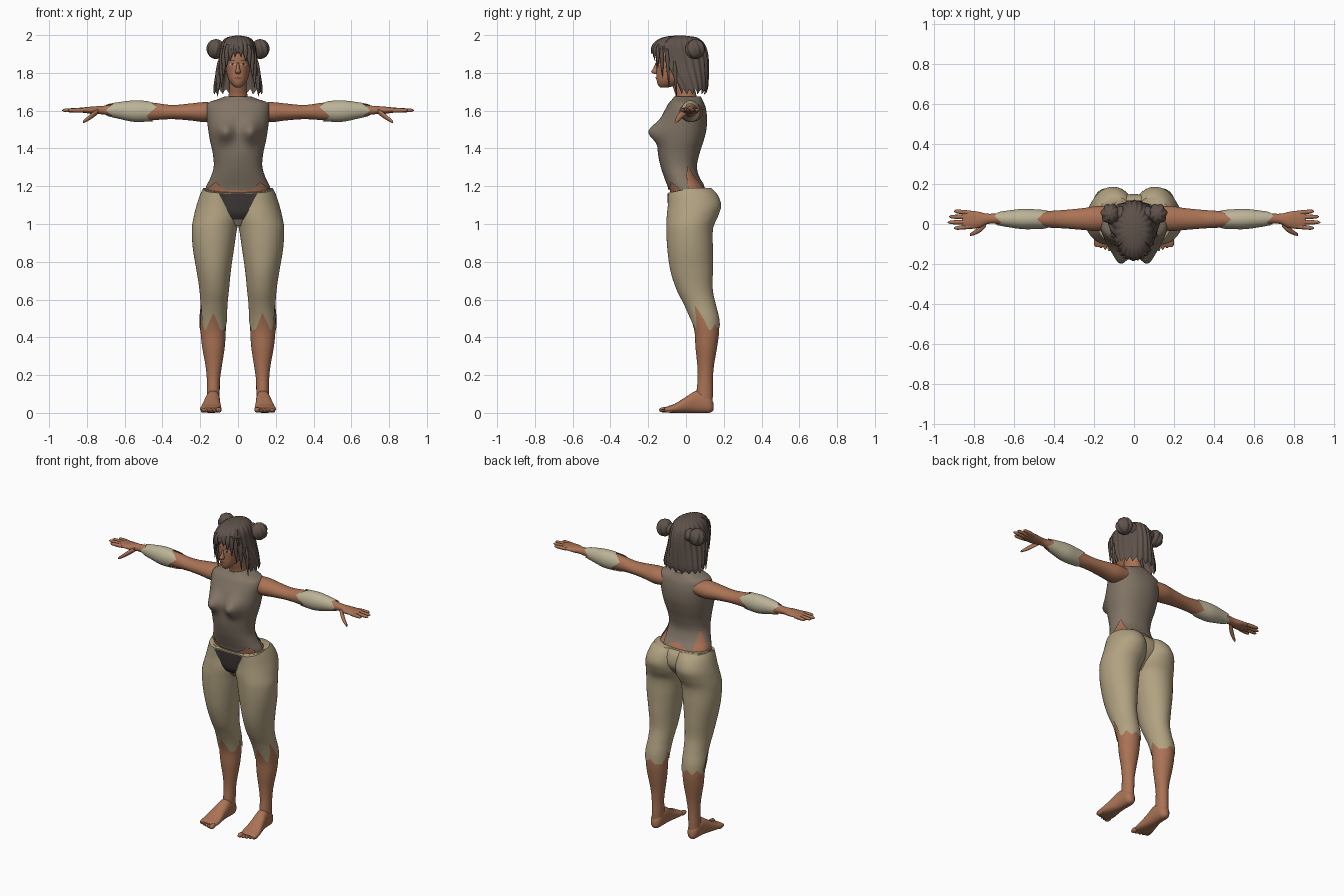
import bpy, bmesh, math
from mathutils import Vector

cube = bpy.data.objects.get("Cube")
if cube:
    bpy.data.objects.remove(cube, do_unlink=True)


def material(name, *rgb):
    m = bpy.data.materials.new(name)
    m.use_nodes = True
    m.diffuse_color = (*rgb, 1)
    for node in m.node_tree.nodes:
        if node.type == 'BSDF_PRINCIPLED':
            node.inputs["Base Color"].default_value = (*rgb, 1)
    return m


SKIN = material("warm skin", .40, .17, .09)
TAN = material("tan cloth", .44, .36, .22)
PALE = material("pale cloth", .50, .45, .31)
SHIRT = material("grey brown cloth", .22, .175, .13)
HAIR = material("dark brown hair", .115, .085, .07)
DARK = material("charcoal cloth", .045, .037, .036)
LIPS = material("lip", .25, .085, .06)
WHITE = material("eye white", .55, .50, .45)


def finish(name, mat, bm, mirror):
    bmesh.ops.recalc_face_normals(bm, faces=bm.faces)
    me = bpy.data.meshes.new(name)
    bm.to_mesh(me)
    bm.free()
    me.materials.append(mat)
    for p in me.polygons:
        p.use_smooth = True
    me.set_sharp_from_angle(angle=math.radians(50))
    ob = bpy.data.objects.new(name, me)
    bpy.context.collection.objects.link(ob)
    if mirror:
        mod = ob.modifiers.new("mirror", 'MIRROR')
        mod.use_mirror_merge = False
    return ob


def sample(keys, s):
    """Smooth interpolation of section bounds along the axis."""
    s = max(keys[0][0], min(keys[-1][0], s))
    i = 0
    while i < len(keys) - 2 and s > keys[i + 1][0]:
        i += 1

    def slope(k, c):
        p, q = keys[max(k - 1, 0)], keys[min(k + 1, len(keys) - 1)]
        return (q[c] - p[c]) / (q[0] - p[0])
    h = keys[i + 1][0] - keys[i][0]
    t = (s - keys[i][0]) / h
    out = []
    for c in range(1, 5):
        a, b = keys[i][c], keys[i + 1][c]
        out.append(a * (1 + 2 * t) * (1 - t) ** 2 + b * t * t * (3 - 2 * t)
                   + h * t * (1 - t) * (slope(i, c) * (1 - t) - slope(i + 1, c) * t))
    return out


def loft(name, mat, keys, axis='z', lo=None, hi=None, n=32, rows=24, grow=0, power=2,
         shape=None, ripple=None, mirror=False, caps=(True, True)):
    """Skin oval sections; each key is (position, min a, max a, min b, max b)."""
    bm = bmesh.new()
    rings = []
    for j in range(rows + 1):
        ring = []
        for i in range(n):
            ang = math.tau * i / n
            s0 = lo(ang) if lo else keys[0][0]
            s1 = hi(ang) if hi else keys[-1][0]
            s = s0 + (s1 - s0) * j / rows
            a0, a1, b0, b1 = sample(keys, s)
            k = 1
            if ripple:
                k += ripple[1] * math.cos(ripple[0] * ang + ripple[2] * s)
            c, d = (math.copysign(abs(v) ** (2 / power), v) for v in (math.cos(ang), math.sin(ang)))
            a = (a0 + a1) / 2 + ((a1 - a0) / 2 + grow) * c * k
            b = (b0 + b1) / 2 + ((b1 - b0) / 2 + grow) * d * k
            co = {'z': (a, b, s), 'x': (s, a, b), 'y': (a, s, b)}[axis]
            ring.append(bm.verts.new(shape(*co) if shape else co))
        rings.append(ring)
    for r, q in zip(rings, rings[1:]):
        for i in range(n):
            bm.faces.new((r[i], r[(i + 1) % n], q[(i + 1) % n], q[i]))
    for ring, wanted in zip((rings[0], rings[-1]), caps):
        if wanted:
            bm.faces.new(ring)
    return finish(name, mat, bm, mirror)


def decal(name, mat, z0, z1, span, targets, mirror=False, steps=14):
    """Thin patch laid on the front of the target parts."""
    dg = bpy.context.evaluated_depsgraph_get()
    bm = bmesh.new()
    grid = []
    for j in range(steps + 1):
        t = j / steps
        x0, x1 = span(t)
        row = []
        for i in range(steps + 1):
            o = Vector((x0 + (x1 - x0) * i / steps, -1, z0 + (z1 - z0) * t))
            ys = []
            for ob in targets:
                hit, loc, _, _ = ob.ray_cast(o, Vector((0, 1, 0)), depsgraph=dg)
                if hit:
                    ys.append(loc.y)
            o.y = min(ys, default=-.09) - .004
            row.append(bm.verts.new(o))
        grid.append(row)
    for r, q in zip(grid, grid[1:]):
        for i in range(steps):
            bm.faces.new((r[i], r[i + 1], q[i + 1], q[i]))
    return finish(name, mat, bm, mirror)


def zig(ang, teeth, phase=0):
    return abs((ang / math.tau * teeth + phase) % 1 * 2 - 1)


def hem(base, *peaks):
    """Edge height with triangular notches (degrees, height, half width)."""
    def edge(ang):
        deg = math.degrees(ang)
        return base + max([0] + [h * (1 - abs((deg - p + 180) % 360 - 180) / w) for p, h, w in peaks])
    return edge


def oval(c, r, steps=8):
    """Section keys for an ellipsoid stacked along z."""
    out = []
    for k in range(steps + 1):
        u = -math.cos(math.pi * k / steps)
        f = math.sqrt(max(1 - u * u, .002))
        out.append((c[2] + u * r[2], c[0] - f * r[0], c[0] + f * r[0], c[1] - f * r[1], c[1] + f * r[1]))
    return out


# Legs and trousers share one profile
leg = [(.03, .10, .165, .06, .14), (.10, .097, .165, .055, .142), (.18, .095, .165, .062, .142),
       (.25, .085, .172, .06, .148), (.35, .07, .19, .05, .165), (.43, .065, .198, .045, .175),
       (.5, .062, .2, .025, .172), (.57, .06, .195, -.005, .155), (.65, .052, .2, -.045, .138),
       (.75, .042, .215, -.078, .138), (.87, .025, .235, -.095, .138), (.98, .008, .24, -.1, .14),
       (1.04, -.01, .23, -.098, .165), (1.1, -.005, .215, -.092, .182), (1.16, 0, .195, -.09, .16),
       (1.19, 0, .18, -.09, .13)]
knee_hem = hem(.44, (270, .09, 32), (340, .13, 28), (180, .06, 30), (90, .03, 25), (40, .03, 20))


def waist_line(ang):
    return 1.19 - .025 * max(0, -math.sin(ang))


loft("lower_legs", SKIN, leg, hi=lambda a: .62, mirror=True)
trousers = loft("trouser_legs", TAN, leg, lo=knee_hem, hi=waist_line, n=72, rows=48, grow=.004,
                shape=lambda x, y, z: (max(x, .001), y, z), mirror=True, caps=(False, True))
pelvis = [(.99, -.03, .03, -.04, .06), (1.05, -.13, .13, -.085, .12), (1.1, -.18, .18, -.092, .148),
          (1.16, -.186, .186, -.093, .14), (1.19, -.178, .178, -.093, .118)]
hips = loft("trouser_hips", TAN, pelvis, hi=waist_line, n=64, power=2.2)
decal("front_panel", DARK, 1.025, 1.162, lambda t: (-.03 - .072 * t, .03 + .072 * t), (trousers, hips))

# Feet and toes
foot = [(-.115, .097, .193, .008, .026), (-.1, .09, .2, .002, .034), (-.06, .088, .198, 0, .048),
        (0, .093, .184, 0, .085), (.05, .095, .172, 0, .115), (.09, .096, .168, 0, .11),
        (.13, .102, .162, .002, .085), (.146, .12, .145, .015, .05)]
loft("feet", SKIN, foot, 'y', power=2.4, mirror=True)
for k in range(5):
    r = .015 if k == 0 else .011
    loft("toe", SKIN, oval((.102 + .021 * k, -.115 + .007 * k, r + .001), (r, .028, r)),
         n=12, rows=8, mirror=True)

# Torso and shirt
torso = [(1.1, -.165, .165, -.075, .12), (1.19, -.168, .168, -.092, .105), (1.24, -.145, .145, -.11, .072),
         (1.3, -.126, .126, -.13, .055), (1.37, -.13, .13, -.145, .068), (1.44, -.145, .145, -.148, .09),
         (1.5, -.155, .155, -.148, .105), (1.57, -.163, .163, -.125, .108), (1.62, -.165, .165, -.1, .1),
         (1.645, -.15, .15, -.085, .09), (1.66, -.105, .105, -.07, .082), (1.675, -.068, .068, -.06, .075)]


def bust(x, y, z):
    w = max(0, min(1, (-y - .03) / .06))
    g = math.exp(-((abs(x) - .07) / .045) ** 2 - ((z - 1.488) / .055) ** 2)
    return x, y - .056 * w * g, z


loft("waist", SKIN, torso, hi=lambda a: 1.4, grow=-.004, power=2.2)
shirt_hem = hem(1.18, (30, .13, 30), (150, .13, 30), (90, .045, 40), (315, .04, 25), (225, .04, 25))
loft("shirt", SHIRT, torso, lo=shirt_hem, n=96, rows=56, grow=.003, power=2.2, shape=bust,
     caps=(False, True))

# Arms, sleeves and hands
arm = [(.1, -.02, .085, 1.55, 1.64), (.18, -.035, .09, 1.54, 1.645), (.25, -.03, .08, 1.548, 1.638),
       (.35, -.022, .07, 1.555, 1.63), (.45, -.018, .065, 1.55, 1.642), (.55, -.02, .07, 1.547, 1.648),
       (.64, -.008, .06, 1.565, 1.638), (.7, .002, .052, 1.578, 1.627), (.74, -.002, .052, 1.582, 1.624),
       (.77, -.018, .06, 1.582, 1.622), (.81, -.024, .066, 1.588, 1.618), (.85, -.022, .066, 1.592, 1.614),
       (.86, -.018, .06, 1.597, 1.609)]
loft("arms", SKIN, arm, 'x', rows=48, mirror=True)
loft("sleeves", PALE, arm, 'x', lo=lambda a: .43 + .055 * zig(a, 3, .25), hi=lambda a: .70 - .035 * zig(a, 3),
     n=72, grow=.006, mirror=True, caps=(False, False))
for y, end, drift in ((-.013, .9, -.008), (.01, .932, -.002), (.034, .925, .003), (.056, .9, .008)):
    keys = [(.82 + (end - .82) * t, y + drift * t - r, y + drift * t + r, 1.602 - r, 1.602 + r)
            for t, r in ((0, .011), (.5, .011), (.9, .008), (1, .002))]
    loft("finger", SKIN, keys, 'x', n=12, rows=10, mirror=True)
thumb = [(.74, -.015, .02, 1.583, 1.61), (.77, -.042, -.01, 1.56, 1.592), (.8, -.056, -.033, 1.542, 1.566),
         (.82, -.06, -.047, 1.533, 1.547)]
loft("thumb", SKIN, thumb, 'x', n=14, rows=10, mirror=True)

# Neck and head
loft("neck", SKIN, [(1.62, -.06, .06, -.055, .065), (1.68, -.05, .05, -.055, .055),
                    (1.73, -.045, .045, -.07, .045), (1.82, -.045, .045, -.08, .04)])
skull = [(1.722, -.012, .012, -.135, -.1), (1.735, -.03, .03, -.148, -.05), (1.76, -.048, .048, -.155, -.01),
         (1.8, -.061, .061, -.157, .04), (1.85, -.069, .069, -.158, .06), (1.9, -.074, .074, -.155, .07),
         (1.95, -.06, .06, -.12, .05), (1.98, -.02, .02, -.06, 0)]
head = loft("head", SKIN, skull, n=48, rows=32, power=2.2)
loft("nose", SKIN, [(1.793, -.008, .008, -.165, -.14), (1.803, -.014, .014, -.184, -.14),
                    (1.825, -.009, .009, -.173, -.14), (1.855, -.006, .006, -.16, -.14)], n=16, rows=10)
loft("ears", SKIN, oval((.074, -.025, 1.835), (.012, .022, .033)), n=16, rows=10, mirror=True)


def lens(cx, w):
    return lambda t: (cx - w * math.sin(math.pi * t) - .001, cx + w * math.sin(math.pi * t) + .001)


decal("eye_whites", WHITE, 1.838, 1.852, lens(.03, .015), (head,), True, 8)
eyes = decal("eyes", DARK, 1.839, 1.853, lens(.029, .007), (head,), True, 8)
eyes.location.y = -.001
decal("eyebrows", HAIR, 1.862, 1.869, lambda t: (.013 + .004 * t, .05 - .006 * t), (head,), True, 8)
decal("lips", LIPS, 1.765, 1.78, lens(0, .021), (head,), False, 8)

# Hair: grooved shell with a face opening, ragged ends
hair = [(1.68, -.125, .125, -.06, .1), (1.72, -.128, .128, -.08, .114), (1.78, -.12, .12, -.125, .118),
        (1.85, -.105, .105, -.168, .118), (1.9, -.098, .098, -.182, .114), (1.95, -.09, .09, -.175, .098),
        (1.98, -.07, .07, -.14, .07), (1.993, -.045, .045, -.1, .04), (1.998, -.012, .012, -.05, -.01)]


def hair_edge(a):
    return 1.9 + .025 * zig(a, 22) if math.sin(a) < -.55 else 1.685 + .03 * zig(a, 18)


loft("hair", HAIR, hair, lo=hair_edge, n=160, rows=36, ripple=(22, .025, 9), caps=(False, True))


def strand(x, y, z, tip_x, tip_y, tip_z, w):
    keys = []
    for t, f in ((1, .08), (.6, .7), (.3, 1), (0, .5)):
        cx, cy = x + (tip_x - x) * t, y + (tip_y - y) * t
        keys.append((z + (tip_z - z) * t, cx - w * f, cx + w * f, cy - .011 * f, cy + .011 * f))
    loft("hair_strand", HAIR, keys, n=12, rows=12, mirror=True)


for lock in ((.012, -.168, 1.95, .016, -.172, 1.885, .014), (.035, -.16, 1.95, .042, -.168, 1.865, .016),
             (.055, -.148, 1.95, .062, -.15, 1.825, .015), (.07, -.13, 1.94, .078, -.125, 1.77, .015),
             (.084, -.1, 1.93, .088, -.09, 1.72, .016), (.1, -.06, 1.86, .108, -.05, 1.675, .016)):
    strand(*lock)

# Twin buns with a wrapped base
loft("hair_buns", HAIR, oval((.117, .05, 1.926), (.047, .05, .053)), n=64, rows=24,
     ripple=(7, .08, 45), mirror=True)
loft("bun_bases", HAIR, [(.055, .01, .09, 1.885, 1.965), (.075, .012, .088, 1.888, 1.963),
                         (.09, .02, .08, 1.9, 1.955)], 'x', n=24, rows=6, mirror=True)
